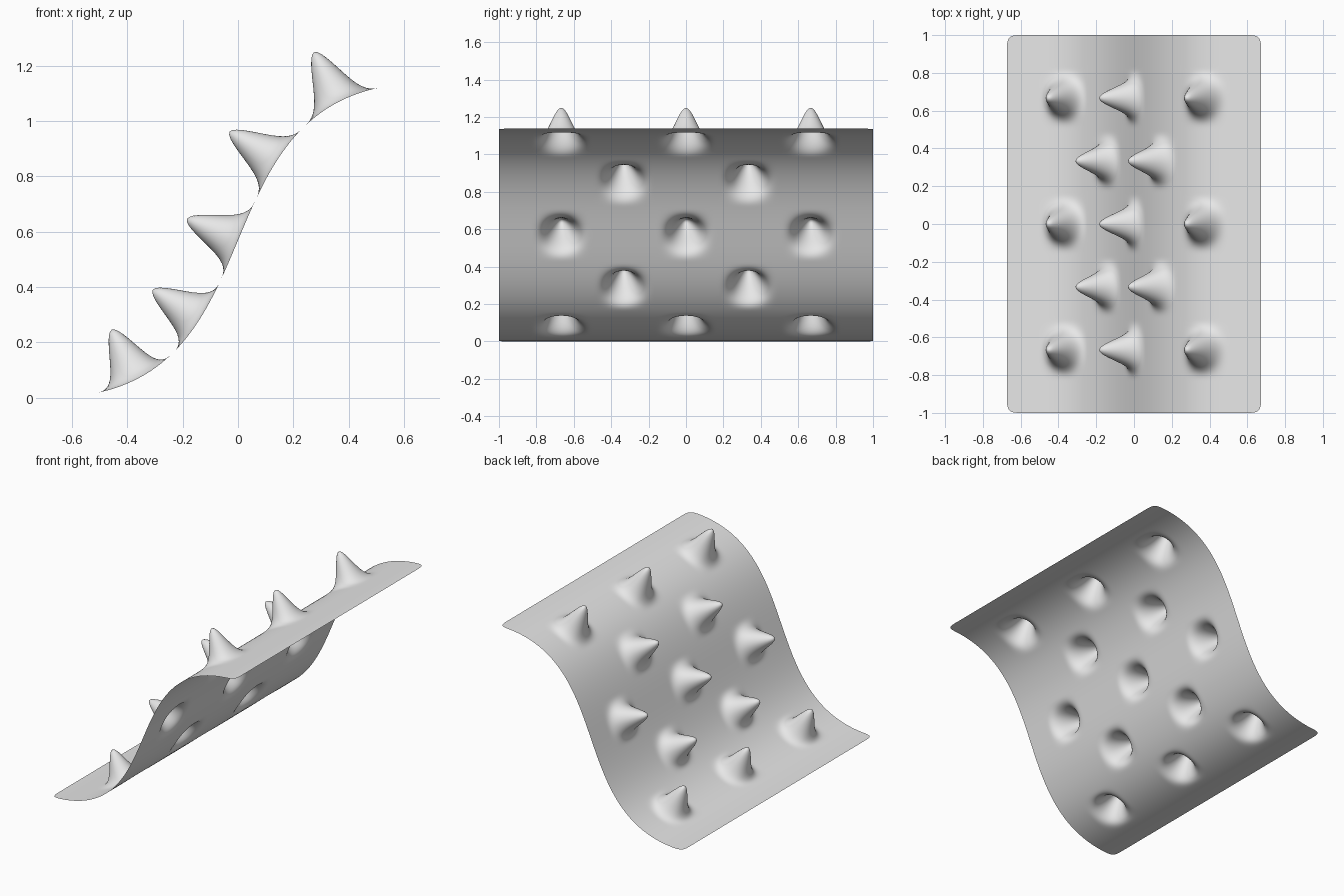
import bpy, bmesh
from mathutils import Vector
from mathutils.geometry import interpolate_bezier

cube = bpy.data.objects.get("Cube")
if cube:
    bpy.data.objects.remove(cube, do_unlink=True)

HALF_W, HEIGHT, HANDLE = 0.673, 1.137, 0.2   # S-curve end, rise and handle
N = 24                                       # cells along the curve and along y
PULL = 0.45                                  # control point pull; smooths to 0.2

# Plain grey for the whole sheet
grey = bpy.data.materials.new("light grey")
grey.use_nodes = True
grey.diffuse_color = (0.8, 0.8, 0.8, 1)
grey.node_tree.nodes["Principled BSDF"].inputs["Base Color"].default_value = (0.8, 0.8, 0.8, 1)

# S-shaped profile, resampled at even arc lengths
curve = interpolate_bezier(Vector((-HALF_W, 0, 0)), Vector((HANDLE, 0, 0)),
                           Vector((-HANDLE, 0, HEIGHT)), Vector((HALF_W, 0, HEIGHT)), 801)
lengths = [0.0]
for a, b in zip(curve, curve[1:]):
    lengths.append(lengths[-1] + (b - a).length)


def profile_at(fraction):
    """Point and upward normal at a fraction of the arc length."""
    target = fraction * lengths[-1]
    k = 0
    while k < len(curve) - 2 and lengths[k + 1] < target:
        k += 1
    f = (target - lengths[k]) / (lengths[k + 1] - lengths[k])
    tangent = (curve[k + 1] - curve[k]).normalized()
    return curve[k].lerp(curve[k + 1], f), Vector((-tangent.z, 0, tangent.x))


# Control grid with staggered points pulled out along the normal
bm = bmesh.new()
rows = []
for i in range(N + 1):
    point, normal = profile_at(i / N)
    row = []
    for j in range(N + 1):
        co = point + Vector((0, -1 + 2 * j / N, 0))
        inner = 0 < i < N and 0 < j < N
        if inner and i % 4 == 0 and j % 4 == 0 and (i // 4 + j // 4) % 2 == 0:
            co += normal * PULL
        row.append(bm.verts.new(co))
    rows.append(row)
for i in range(N):
    for j in range(N):
        bm.faces.new((rows[i][j], rows[i + 1][j], rows[i + 1][j + 1], rows[i][j + 1])).smooth = True

mesh = bpy.data.meshes.new("bumpy_wave_sheet")
bm.to_mesh(mesh)
bm.free()
mesh.materials.append(grey)
sheet = bpy.data.objects.new("bumpy_wave_sheet", mesh)
bpy.context.collection.objects.link(sheet)

# Smooth the pulled points into soft hollow bumps
sub = sheet.modifiers.new("smooth_bumps", 'SUBSURF')
sub.levels = sub.render_levels = 3
